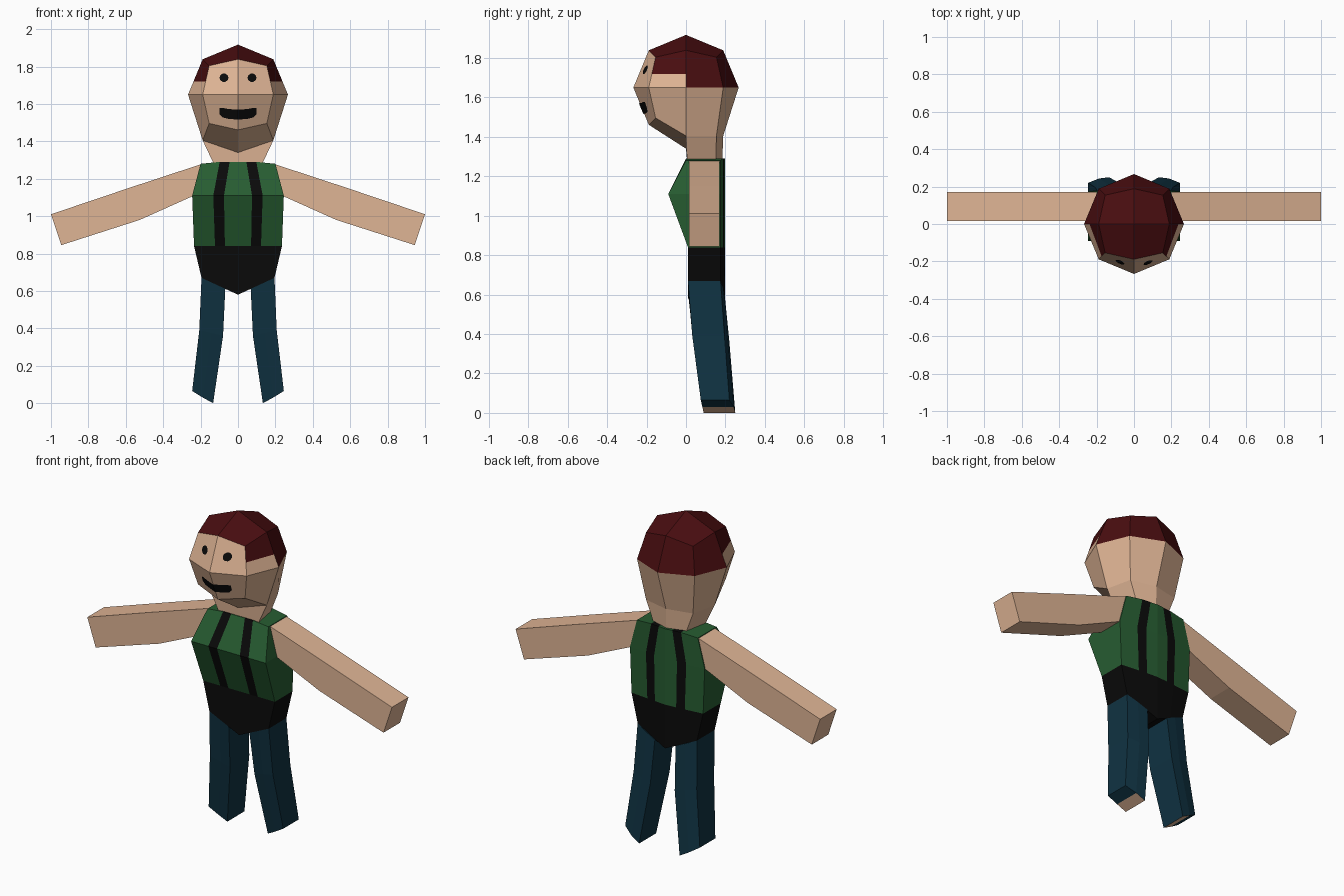
import bpy, bmesh, math
from mathutils import Vector
from mathutils.bvhtree import BVHTree

if "Cube" in bpy.data.objects:
    bpy.data.objects.remove(bpy.data.objects["Cube"])


def material(name, rgb):
    m = bpy.data.materials.new(name)
    m.diffuse_color = (*rgb, 1)
    m.use_nodes = True
    m.node_tree.nodes["Principled BSDF"].inputs["Base Color"].default_value = m.diffuse_color
    return m


SKIN = material("skin", (0.74, 0.46, 0.30))
HAIR = material("dark_red", (0.066, 0.004, 0.005))
GREEN = material("green", (0.02, 0.108, 0.031))
BLACK = material("black", (0.003, 0.003, 0.003))
BLUE = material("dark_blue", (0.005, 0.032, 0.054))


def finish(name, bm, mats, rule=None):
    """Turn a bmesh into a flat shaded object, coloured by rule(face)."""
    bm.normal_update()
    if rule:
        for f in bm.faces:
            f.material_index = rule(f)
    me = bpy.data.meshes.new(name)
    bm.to_mesh(me)
    bm.free()
    for m in mats:
        me.materials.append(m)
    ob = bpy.data.objects.new(name, me)
    bpy.context.collection.objects.link(ob)
    return ob


def loft(name, levels, mats, rule=None, side=1):
    """Each level is a row of (x, z, y_front, y_back); rows are bridged and capped."""
    bm = bmesh.new()
    rings = []
    for row in levels:
        pts = [(side * x, yf, z) for x, z, yf, yb in row]
        pts += [(side * x, yb, z) for x, z, yf, yb in reversed(row)]
        rings.append([bm.verts.new(p) for p in pts])
    n = len(rings[0])
    for a, b in zip(rings, rings[1:]):
        for i in range(n):
            j = (i + 1) % n
            bm.faces.new((a[i], a[j], b[j], b[i]))
    for r in (rings[0], rings[-1]):
        for i in range(n // 2 - 1):
            bm.faces.new((r[i], r[i + 1], r[n - 2 - i], r[n - 1 - i]))
    bmesh.ops.recalc_face_normals(bm, faces=bm.faces[:])
    return finish(name, bm, mats, rule)


# Head: quad sphere whose rear underside is pulled down into the neck
R, HZ = 0.267, 1.65
bm = bmesh.new()
bmesh.ops.create_cube(bm, size=2)
bmesh.ops.subdivide_edges(bm, edges=bm.edges[:], cuts=1, use_grid_fill=True)
for v in bm.verts:
    v.co = v.co.normalized() * R
    if v.co.z < -0.1 and v.co.y > -0.01:
        v.co.z = -0.31 if v.co.xy.length < 0.01 else -0.245
    v.co.z += HZ
under = [f for f in bm.faces if f.calc_center_median().z < 1.42
         and f.calc_center_median().y > 0.03 and len([v for v in f.verts if v.co.z < 1.42]) == 4]
neck = bmesh.ops.extrude_face_region(bm, geom=under)["geom"]
for v in (g for g in neck if isinstance(g, bmesh.types.BMVert)):
    v.co = (v.co.x * 0.7, 0.005 + v.co.y * 0.95, 1.285)
# Hairline cut on the temples
temples = [f for f in bm.faces if abs(f.calc_center_median().x) > 0.17
           and f.calc_center_median().y < -0.02 and f.calc_center_median().z > HZ]
geom = set(temples)
for f in temples:
    geom.update(f.verts)
    geom.update(f.edges)
bmesh.ops.bisect_plane(bm, geom=list(geom), plane_co=(0, 0, 1.72), plane_no=(0, 0, 1))
bmesh.ops.recalc_face_normals(bm, faces=bm.faces[:])
surface = BVHTree.FromBMesh(bm)


def hair_rule(f):
    c = f.calc_center_median()
    if c.z < HZ:
        return 0
    if c.y > 0 or f.normal.z > 0.75:
        return 1
    return int(abs(f.normal.x) > abs(f.normal.y) and c.z > 1.72)


finish("head", bm, [SKIN, HAIR], hair_rule)


def on_face(x, z):
    """Point just in front of the head surface."""
    hit = surface.ray_cast(Vector((x, -1, z)), Vector((0, 1, 0)))[0]
    return (x, hit.y - 0.005, z)


# Eyes
for side, label in ((-1, "left"), (1, "right")):
    bm = bmesh.new()
    ring = [bm.verts.new(on_face(side * 0.075 + 0.024 * math.cos(a), 1.74 + 0.023 * math.sin(a)))
            for a in (math.tau * i / 10 for i in range(10))]
    mid = bm.verts.new(on_face(side * 0.075, 1.74))
    for i in range(10):
        bm.faces.new((mid, ring[i], ring[(i + 1) % 10]))
    finish(label + "_eye", bm, [BLACK])

# Mouth: strip draped over the lower face
half = [(0.0, 1.57, 1.517), (0.045, 1.572, 1.519), (0.08, 1.578, 1.527), (0.098, 1.577, 1.545)]
cols = [(-x, t, b) for x, t, b in half[:0:-1]] + half
bm = bmesh.new()
pairs = [(bm.verts.new(on_face(x, t)), bm.verts.new(on_face(x, b))) for x, t, b in cols]
for (t0, b0), (t1, b1) in zip(pairs, pairs[1:]):
    bm.faces.new((b0, b1, t1, t0))
finish("mouth", bm, [BLACK])


# Torso: striped vest above, black shorts below
def torso_row(z, hw, s1, s2, yf, z_side=None, z_mid=None):
    z_side = z if z_side is None else z_side
    z_mid = z if z_mid is None else z_mid
    row = []
    for x, yb in ((0, 0.197), (s1, 0.192), (s2, 0.187), (hw, 0.175)):
        if z_mid != z:
            zz = z_mid + (z - z_mid) * x / hw
        else:
            zz = z_side if x == hw else z
        row.append((x, zz, yf, yb))
    return [(-x, zz, f, b) for x, zz, f, b in row[:0:-1]] + row


def torso_rule(f):
    c = f.calc_center_median()
    return int(c.z < 0.84 or 0.05 < abs(c.x) < 0.125)


loft("torso", [torso_row(1.29, 0.2, 0.045, 0.098, 0.0, z_side=1.28),
               torso_row(1.11, 0.245, 0.075, 0.132, -0.09),
               torso_row(0.84, 0.235, 0.07, 0.123, 0.01),
               torso_row(0.67, 0.195, 0.05, 0.1, 0.01, z_mid=0.58)],
     [GREEN, BLACK], torso_rule)

# Arms and legs, mirrored
arm = [[(x0, z0, 0.015, 0.17), (x1, z1, 0.015, 0.17)] for x0, z0, x1, z1 in
       ((0.19, 1.28, 0.235, 1.11), (0.585, 1.15, 0.525, 0.98), (1.0, 1.01, 0.945, 0.845))]
leg = [[(0.068, 0.612, 0.01, 0.195), (0.13, 0.64, 0.01, 0.188), (0.195, 0.67, 0.01, 0.175)],
       [(0.08, 0.36, 0.04, 0.22), (0.14, 0.375, 0.036, 0.212), (0.207, 0.39, 0.032, 0.195)],
       [(0.133, 0.0, 0.09, 0.25), (0.188, 0.03, 0.083, 0.243), (0.245, 0.065, 0.075, 0.22)]]


def sole_rule(f):
    c = f.calc_center_median()
    return int(c.z < 0.1 and f.normal.z < -0.5 and abs(c.x) < 0.188)


for side, label in ((-1, "left"), (1, "right")):
    loft(label + "_arm", arm, [SKIN], side=side)
    loft(label + "_leg", leg, [BLUE, SKIN], sole_rule, side)
